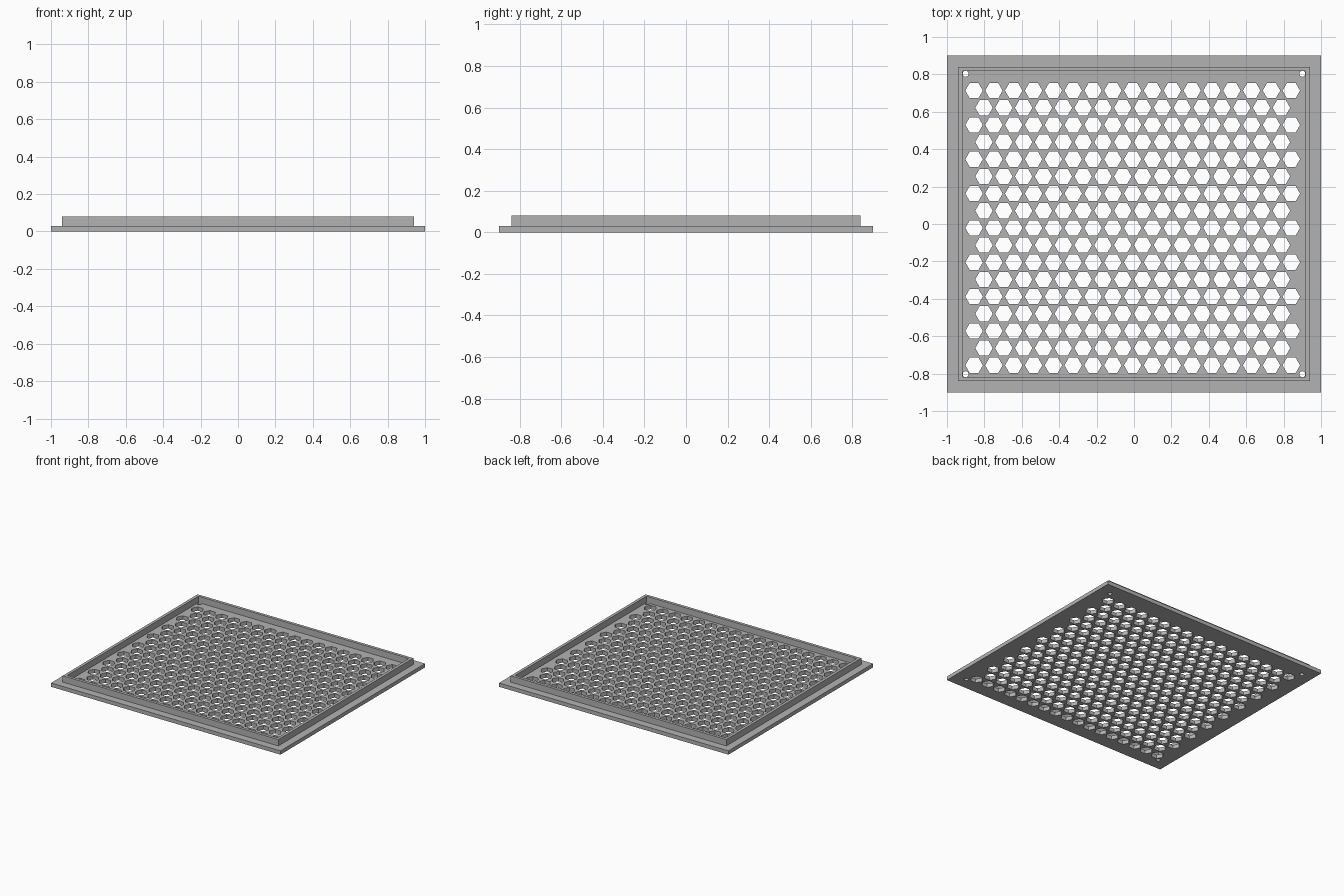
import bpy, bmesh, math
from mathutils import Matrix

PLATE_T, RIM_TOP = 0.03, 0.08
PITCH, HEX_R = 0.106, 0.0468
ROWS, COLS = 17, 17
GRID_X, GRID_Y = -0.007, -0.021

if "Cube" in bpy.data.objects:
    bpy.data.objects.remove(bpy.data.objects["Cube"], do_unlink=True)

grey = bpy.data.materials.new("matte grey")
grey.use_nodes = True
grey.diffuse_color = (0.45, 0.45, 0.45, 1)
grey.node_tree.nodes["Principled BSDF"].inputs["Base Color"].default_value = (0.45, 0.45, 0.45, 1)


def finish(bm, name):
    bmesh.ops.recalc_face_normals(bm, faces=bm.faces)
    mesh = bpy.data.meshes.new(name)
    bm.to_mesh(mesh)
    bm.free()
    mesh.materials.append(grey)
    obj = bpy.data.objects.new(name, mesh)
    bpy.context.collection.objects.link(obj)
    return obj


def add_prism(bm, x, y, radius, sides):
    bmesh.ops.create_cone(bm, cap_ends=True, segments=sides, radius1=radius,
                          radius2=radius, depth=PLATE_T * 3,
                          matrix=Matrix.Translation((x, y, PLATE_T / 2))
                          @ Matrix.Rotation(math.pi / 2, 4, "Z"))


# Base plate
bm = bmesh.new()
bmesh.ops.create_cube(bm, size=1, matrix=Matrix.Translation((0, 0, PLATE_T / 2))
                      @ Matrix.Diagonal((2, 1.8, PLATE_T, 1)))
plate = finish(bm, "base_plate")

# Staggered hexagonal vents and round corner screw holes
bm = bmesh.new()
for row in range(ROWS):
    count = COLS - row % 2
    y = GRID_Y + (row - (ROWS - 1) / 2) * PITCH * math.sqrt(3) / 2
    for col in range(count):
        add_prism(bm, GRID_X + (col - (count - 1) / 2) * PITCH, y, HEX_R, 6)
for sx in (-1, 1):
    for sy in (-1, 1):
        add_prism(bm, sx * 0.9, sy * 0.803, 0.016, 16)
cutter = finish(bm, "hole_cutter")

mod = plate.modifiers.new("holes", "BOOLEAN")
mod.operation, mod.solver, mod.object = "DIFFERENCE", "EXACT", cutter
depsgraph = bpy.context.evaluated_depsgraph_get()
cut_mesh = bpy.data.meshes.new_from_object(plate.evaluated_get(depsgraph))
plate.modifiers.clear()
plate.data = cut_mesh
bpy.data.objects.remove(cutter, do_unlink=True)

# Raised rectangular rim
bm = bmesh.new()
corners = [(-1, -1), (1, -1), (1, 1), (-1, 1)]
loops = [[bm.verts.new((cx * hx, cy * hy, z)) for cx, cy in corners]
         for hx, hy, z in ((0.94, 0.84, PLATE_T), (0.94, 0.84, RIM_TOP),
                           (0.917, 0.817, RIM_TOP), (0.917, 0.817, PLATE_T))]
for k in range(4):
    a, b = loops[k], loops[(k + 1) % 4]
    for i in range(4):
        j = (i + 1) % 4
        bm.faces.new((a[i], a[j], b[j], b[i]))
finish(bm, "raised_rim")
